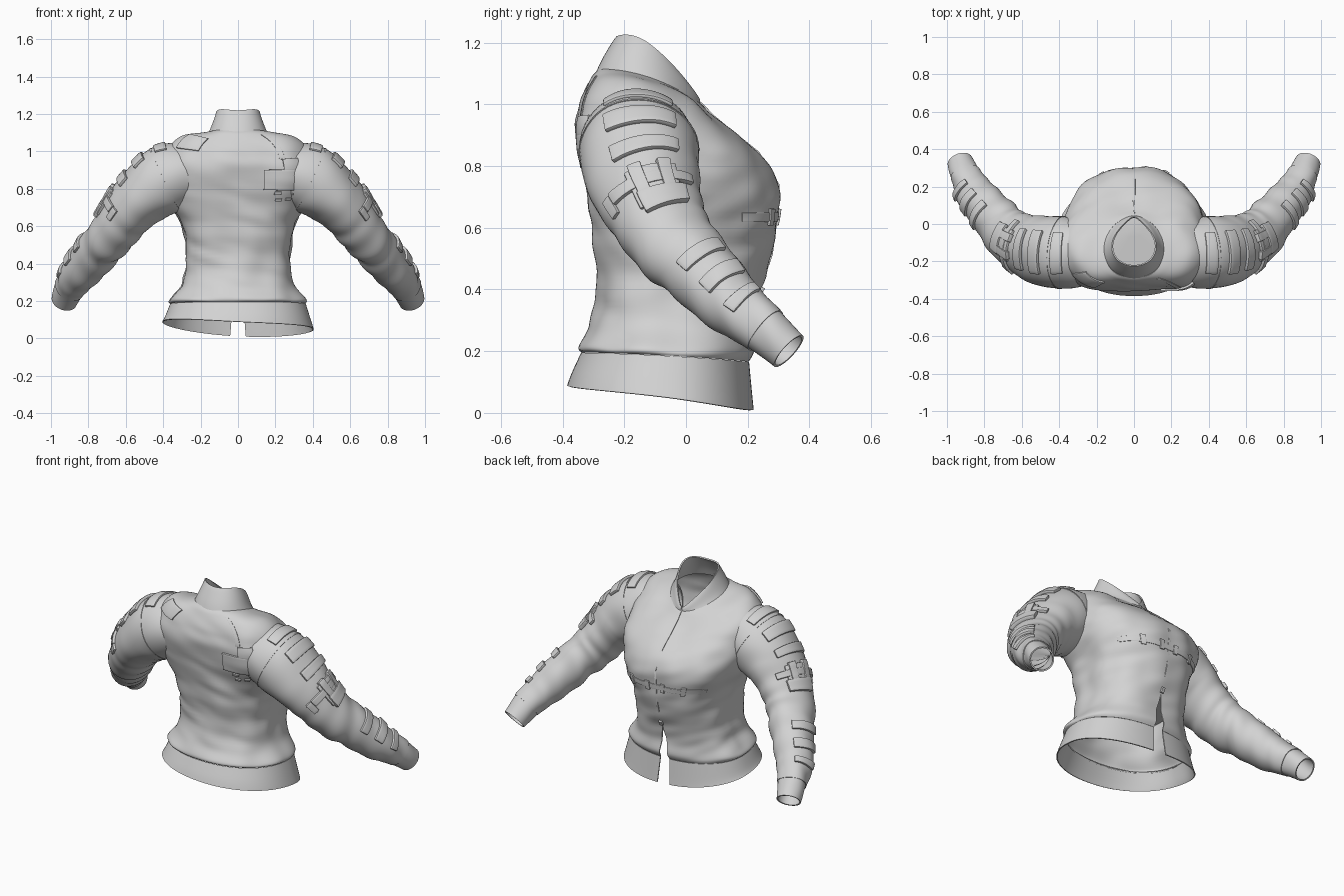
import bpy, bmesh
from math import sin, cos, radians, asin
from mathutils import Vector, noise

if "Cube" in bpy.data.objects:
    bpy.data.objects.remove(bpy.data.objects["Cube"])

fabric = bpy.data.materials.new("light grey fabric")
fabric.use_nodes = True
GREY = (0.65, 0.65, 0.65, 1)
fabric.diffuse_color = GREY
fabric.node_tree.nodes["Principled BSDF"].inputs["Base Color"].default_value = GREY

# Cross-sections: half width, back y, middle y, front y, back z, front z,
# side lift, squareness, half gap
BODY = [
    (.362, -.339, -.05, .204, .196, .166, .005, 2.2, .03),
    (.368, -.345, -.05, .215, .215, .20, 0, 2.2, .026),
    (.312, -.31, -.04, .215, .28, .28, 0, 2.2, .016),
    (.287, -.29, -.04, .235, .38, .38, 0, 2.3, 0),
    (.285, -.29, -.04, .27, .50, .50, 0, 2.4, 0),
    (.30, -.30, -.05, .295, .60, .60, 0, 2.5, 0),
    (.35, -.315, -.08, .305, .70, .70, 0, 2.5, 0),
    (.39, -.34, -.12, .27, .80, .80, 0, 2.5, 0),
    (.395, -.36, -.15, .19, .91, .88, .015, 2.5, 0),
    (.37, -.35, -.16, .12, .98, .93, .055, 2.3, 0),
    (.30, -.33, -.16, .07, 1.04, .97, .07, 2.2, 0),
    (.20, -.305, -.15, .045, 1.09, 1.0, .04, 2.1, 0),
    (.155, -.285, -.13, .035, 1.11, 1.01, .03, 2.1, 0),
]
HEM = [
    (.405, -.385, -.05, .22, .09, .012, .022, 2.2, .042),
    (.39, -.37, -.05, .215, .13, .06, .015, 2.2, .038),
    (.363, -.34, -.05, .205, .195, .165, .005, 2.2, .03),
]
COLLAR = [
    (.170, -.297, -.13, .045, 1.09, .99, .03, 2.1, 0),
    (.148, -.275, -.13, .045, 1.14, 1.0, .04, 2.1, .003),
    (.126, -.24, -.12, .045, 1.20, 1.015, .05, 2.1, .005),
    (.119, -.225, -.12, .04, 1.22, 1.025, .055, 2.1, .006),
]
# Sleeve centre line: x, y, z, radius across, radius outwards
SLEEVE = [
    (.25, -.155, .88, .175, .155),
    (.385, -.153, .85, .193, .186),
    (.51, -.137, .755, .185, .160),
    (.60, -.10, .655, .160, .134),
    (.675, -.05, .56, .140, .122),
    (.755, .045, .46, .124, .114),
    (.845, .155, .35, .104, .102),
    (.895, .245, .28, .084, .086),
    (.93, .333, .20, .072, .073),
]


def spline(keys, t):
    """Smooth value between listed cross-sections."""
    n = len(keys)
    t = min(max(t, 0), n - 1)
    i = min(int(t), n - 2)
    f = t - i
    rows = (keys[max(i - 1, 0)], keys[i], keys[i + 1], keys[min(i + 2, n - 1)])
    return [b + .5 * f * (c - a + f * (2*a - 5*b + 4*c - d + f * (3*(b - c) + d - a)))
            for a, b, c, d in zip(*rows)]


def trunk(keys, folds=0, tip=0, slant=0):
    """Surface function for the torso, hem and collar."""
    def point(t, a, off=0):
        w, yb, yc, yf, zb, zf, lift, n, _ = spline(keys, t)
        c, s = cos(a), sin(a)
        if folds and s < 0:
            n += .4 * min(1, t / 5)
        r = (abs(c) ** n + abs(s) ** n) ** (-1 / n)
        x = w * r * c * (1 - tip * t * max(s, 0) ** 2)
        y = yc + (yf - yc if s > 0 else yc - yb) * r * s
        z = zb + (zf - zb) * (y - yb) / (yf - yb) + lift * c * c - slant * x * max(0, 1 - t / 2)
        if folds:
            fade = min(1, t, max(0, (len(keys) - 1 - t) / 3))
            off += folds * fade * noise.noise(Vector((x * 7, y * 7, z * 4)))
            off += .6 * folds * fade * noise.noise(Vector((x * 6 + z * 10, y * 8, z * 12)))
        rise = max(0, (t - 8) / 4) if folds else 0
        return Vector((x + c * off, y + s * off, z + rise * off))
    return point


def sleeve(t, a, off=0):
    x, y, z, ru, rv = spline(SLEEVE, t)
    d = Vector(spline(SLEEVE, t + .1)[:3]) - Vector(spline(SLEEVE, t - .1)[:3])
    d.normalize()
    u = Vector((0, 1, 0))
    u = (u - d * u.dot(d)).normalized()
    v = d.cross(u)
    # Creases gather on the inner side of the elbow and forearm
    fade = max(0, 1 - abs(t - 4.6) / 2.6) * (1 - .6 * sin(a))
    off += .004 * fade * sin(8 * t + 2 * sin(a + 1))
    off += .008 * noise.noise(Vector((x * 8 + cos(a), y * 8 + sin(a), z * 8))) * min(1, 8 - t)
    return Vector((x, y, z)) + u * (cos(a) * (ru + off)) + v * (sin(a) * (rv + off))


def sheet(name, surf, t0, t1, a0, a1, nt, na, thick, off=0, keys=None,
          outward=False, mirror=False, bevel=0):
    """Grid on a surface function, thickened; angles in degrees."""
    bm = bmesh.new()
    rows = []
    for i in range(nt + 1):
        t = t0 + (t1 - t0) * i / nt
        lo, hi = radians(a0), radians(a1)
        if keys:
            w, gap = spline(keys, t)[0], spline(keys, t)[-1]
            g = asin(max(gap, 0) / w)
            lo, hi = lo + g, hi - g
        rows.append([bm.verts.new(surf(t, lo + (hi - lo) * j / na, off))
                     for j in range(na + 1)])
    for p, q in zip(rows, rows[1:]):
        for j in range(na):
            bm.faces.new((p[j], p[j + 1], q[j + 1], q[j]))
    bmesh.ops.remove_doubles(bm, verts=bm.verts, dist=.0002)
    mesh = bpy.data.meshes.new(name)
    bm.to_mesh(mesh)
    bm.free()
    mesh.materials.append(fabric)
    ob = bpy.data.objects.new(name, mesh)
    bpy.context.scene.collection.objects.link(ob)
    if mirror:
        ob.modifiers.new("mirror", "MIRROR").use_mirror_merge = False
    solid = ob.modifiers.new("thickness", "SOLIDIFY")
    solid.thickness = thick
    solid.offset = 1 if outward else -1
    if bevel:
        round_edge = ob.modifiers.new("round edge", "BEVEL")
        round_edge.width = bevel
        round_edge.segments = 2
        round_edge.limit_method = "ANGLE"
        round_edge.angle_limit = radians(50)
    bpy.ops.object.select_all(action="DESELECT")
    ob.select_set(True)
    bpy.context.view_layer.objects.active = ob
    bpy.ops.object.convert(target="MESH")
    bpy.ops.object.shade_smooth_by_angle(angle=radians(40))


torso = trunk(BODY, folds=.014)
hem = trunk(HEM, slant=.05)
collar = trunk(COLLAR, tip=.2)


def lining(t, a, off):
    """Inner panel closing the trunk above the waist."""
    return Vector((0, -.03, .46)).lerp(torso(3.5, a, off), t)


# Main shells, split at the front centre
sheet("torso", torso, 0, 12, 90, 450, 72, 96, .006, keys=BODY)
sheet("waistband", hem, 0, 2, 90, 450, 10, 96, .006, keys=HEM)
sheet("collar", collar, 0, 3, 90, 450, 12, 64, .008, keys=COLLAR)
sheet("lining", lining, 0, 1, 0, 360, 6, 64, .004, off=-.008)
sheet("sleeves", sleeve, 0, 7.15, 0, 360, 80, 48, .007, mirror=True)
sheet("cuffs", sleeve, 7, 8, 0, 360, 10, 40, .008, off=-.004, mirror=True)


def pad(name, t0, t1, a0, a1, thick=.018, off=-.004):
    sheet(name, sleeve, t0, t1, a0, a1, 4, 12, thick, off, outward=True,
          mirror=True, bevel=.005)


def plate(name, t0, t1, a0, a1, thick=.008, off=0):
    sheet(name, torso, t0, t1, a0, a1, 8, 12, thick, off, outward=True, bevel=.002)


# Armhole seam and shoulder strip
sheet("armhole_seams", sleeve, 1.0, 1.03, 0, 360, 1, 48, .003, 0, outward=True, mirror=True)
pad("shoulder_strips", .72, .95, 55, 125, .014)

# Padded bars on the upper arm and forearm
for i, t in enumerate((1.2, 1.84)):
    pad(f"upper_arm_pad_{i + 1}", t, t + .32, 54, 126, .02)
for i, t in enumerate((4.9, 5.5, 6.15)):
    pad(f"forearm_pad_{i + 1}", t, t + .3, 50, 130)

# Strapped block above the elbow
pad("elbow_panel", 2.5, 3.5, 60, 118, .016)
pad("elbow_strap", 2.68, 2.98, 36, 146, .02)
pad("elbow_flap", 3.1, 3.65, 54, 114, .026)
for i, a in enumerate((68, 98)):
    pad(f"elbow_buckle_{i + 1}", 2.42, 3.15, a, a + 14, .025)
pad("elbow_loop", 2.7, 3.2, 146, 160, .016)

# Front zip and its pull
plate("zip", 3, 12, 89, 91, .005)
plate("zip_pull", 3.0, 3.25, 88, 92, .012)

# Chest strap with tabs
plate("chest_strap", 5.2, 5.5, 38, 142, .005)
for i, a in enumerate((58, 78, 96, 118)):
    plate(f"chest_tab_{i + 1}", 5.08, 5.62, a, a + 5, .009)

# Patches behind the shoulders
plate("back_patch", 6.95, 7.9, -70, -44, .012)
plate("back_patch_upper", 7.85, 8.5, -56, -43, .012)
for i, (t, a) in enumerate(((6.7, -62), (6.72, -48), (6.35, -60), (6.4, -52))):
    plate(f"back_dash_{i + 1}", t, t + .16, a, a + 5, .009)
plate("shoulder_strap", 8.5, 10.8, -58, -54, .004)
plate("shoulder_patch", 9.1, 10.2, 212, 238, .010)
